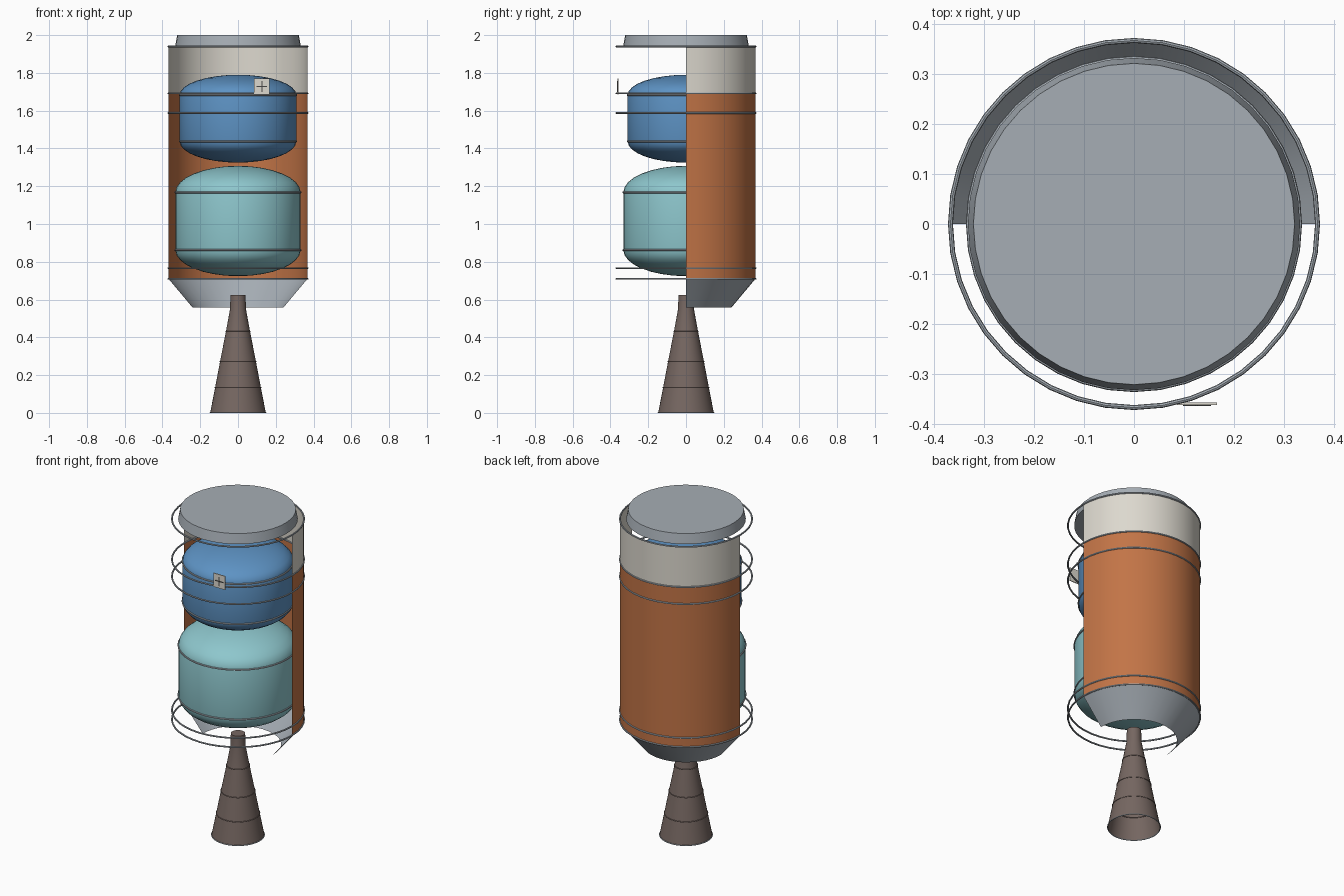
import bpy, bmesh, math
from mathutils import Matrix, Vector

cube = bpy.data.objects.get("Cube")
if cube:
    bpy.data.objects.remove(cube, do_unlink=True)


def material(name, rgb):
    m = bpy.data.materials.new(name)
    m.use_nodes = True
    m.diffuse_color = (*rgb, 1)
    m.node_tree.nodes["Principled BSDF"].inputs["Base Color"].default_value = (*rgb, 1)
    return m


ORANGE = material("orange", (0.54, 0.175, 0.062))
WHITE = material("warm white", (0.72, 0.69, 0.62))
BLUE = material("blue", (0.11, 0.29, 0.55))
TEAL = material("pale teal", (0.27, 0.57, 0.61))
GREY = material("steel grey", (0.38, 0.42, 0.46))
BROWN = material("nozzle brown", (0.18, 0.135, 0.12))
DARK = material("dark grey", (0.06, 0.06, 0.06))


def finish(bm, name, mat, smooth=True):
    mesh = bpy.data.meshes.new(name)
    bm.to_mesh(mesh)
    bm.free()
    mesh.materials.append(mat)
    obj = bpy.data.objects.new(name, mesh)
    bpy.context.collection.objects.link(obj)
    if smooth:
        bpy.ops.object.select_all(action="DESELECT")
        bpy.context.view_layer.objects.active = obj
        obj.select_set(True)
        bpy.ops.object.shade_smooth_by_angle(angle=math.radians(35))
    return obj


def lathe(name, profile, mat, angle=2 * math.pi, steps=40, closed=False):
    """Revolve (radius, z) points about z, starting from +x through +y."""
    bm = bmesh.new()
    verts = [bm.verts.new((r, 0, z)) for r, z in profile]
    pairs = list(zip(verts, verts[1:]))
    if closed:
        pairs.append((verts[-1], verts[0]))
    edges = [bm.edges.new(p) for p in pairs]
    bmesh.ops.spin(bm, geom=verts + edges, cent=(0, 0, 0), axis=(0, 0, 1),
                   angle=angle, steps=steps)
    bmesh.ops.remove_doubles(bm, verts=bm.verts, dist=0.0001)
    if angle > 6:
        bmesh.ops.recalc_face_normals(bm, faces=bm.faces)
    return finish(bm, name, mat)


def hoop(name, radius, z, mat=GREY, thick=0.005):
    ring = [(radius + thick * math.cos(a), z + thick * math.sin(a))
            for a in (i * math.pi / 4 for i in range(8))]
    return lathe(name, ring, mat, closed=True)


def box(name, center, size, mat):
    bm = bmesh.new()
    bmesh.ops.create_cube(bm, size=1, matrix=Matrix.Translation(Vector(center))
                          @ Matrix.Diagonal((*size, 1)))
    return finish(bm, name, mat, smooth=False)


def tank(name, radius, bottom, low, high, top, mat):
    """Cylinder with flattened elliptical domes and a hoop at each seam."""
    n = 8
    arc = [i * math.pi / 2 / n for i in range(n + 1)]
    lower = [(radius * math.sin(a), low - (low - bottom) * math.cos(a)) for a in arc]
    upper = [(radius * math.cos(a), high + (top - high) * math.sin(a)) for a in arc]
    lathe(name, lower + upper, mat)
    hoop(name + "_lower_hoop", radius, low)
    hoop(name + "_upper_hoop", radius, high)


# Cutaway half shell, open to the front
R = 0.368
half = dict(angle=math.pi, steps=20)
lathe("lower_shell", [(R, 0.71), (R, 1.69)], ORANGE, **half)
lathe("upper_shell", [(R, 1.69), (R, 1.94)], WHITE, **half)
lathe("engine_skirt", [(0.24, 0.557), (R, 0.71)], GREY, **half)

# Full frame hoops around the shell
for i, z in enumerate((0.71, 0.766, 1.588, 1.692, 1.94)):
    hoop(f"frame_hoop_{i + 1}", R, z)

# Top cap
lathe("top_cap", [(0, 1.94), (0.333, 1.94), (0.322, 2.0), (0, 2.0)], GREY)

# Propellant tanks
tank("lower_tank", 0.332, 0.724, 0.862, 1.167, 1.308, TEAL)
tank("upper_tank", 0.309, 1.325, 1.437, 1.683, 1.79, BLUE)

# Engine nozzle, open at the bottom, with seam bands
bell = [(0.147, 0.002), (0.121, 0.135), (0.095, 0.272), (0.064, 0.43),
        (0.042, 0.55), (0.04, 0.625)]
lathe("nozzle", bell + [(0, 0.625)], BROWN)
for i, (r, z) in enumerate(bell[1:4]):
    hoop(f"nozzle_band_{i + 1}", r, z, BROWN, 0.003)
hoop("nozzle_rim", 0.147, 0.003, GREY, 0.003)

# Small thruster panel with a cross mark
PX, PY, PZ = 0.126, -0.36, 1.728
box("thruster_panel", (PX, PY, PZ), (0.08, 0.005, 0.084), WHITE)
box("cross_bar", (PX, PY - 0.003, PZ), (0.056, 0.004, 0.005), DARK)
box("cross_post", (PX, PY - 0.003, PZ), (0.005, 0.004, 0.056), DARK)
